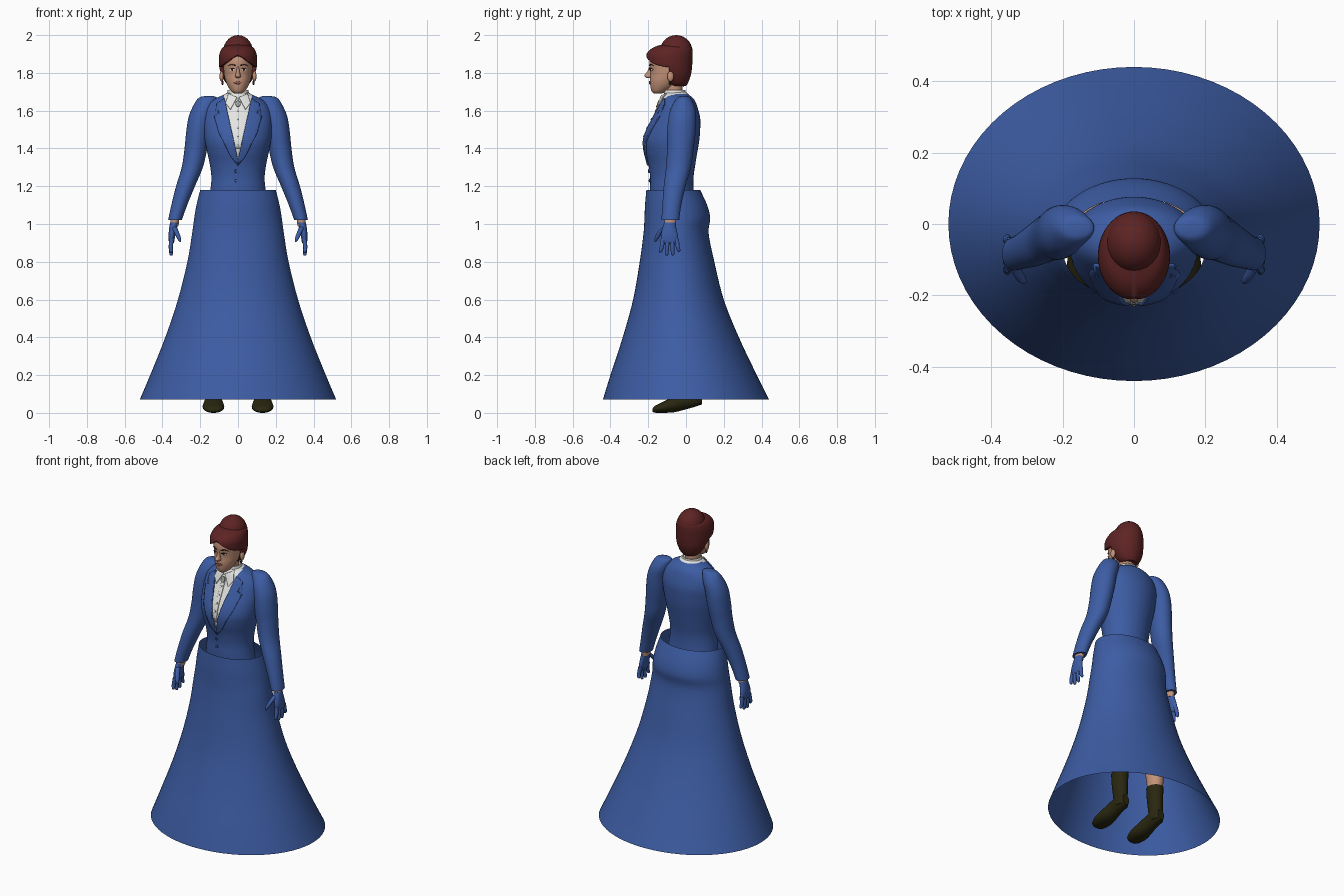
import bpy, bmesh
from math import cos, sin, pi, radians
from mathutils import Vector
from mathutils.bvhtree import BVHTree

cube = bpy.data.objects.get("Cube")
if cube:
    bpy.data.objects.remove(cube, do_unlink=True)


def material(name, *rgb):
    m = bpy.data.materials.new(name)
    m.use_nodes = True
    m.diffuse_color = (*rgb, 1)
    m.node_tree.nodes["Principled BSDF"].inputs["Base Color"].default_value = (*rgb, 1)
    return m


BLUE = material("blue cloth", .046, .108, .37)
HAIR = material("auburn hair", .11, .017, .017)
SKIN = material("skin", .55, .29, .19)
WHITE = material("white linen", .78, .78, .76)
BOOT = material("dark olive leather", .022, .02, .005)
LIP = material("lips", .33, .11, .085)
DARK = material("dark brown", .03, .012, .01)
PEARL = material("grey pearl", .35, .35, .33)


def finish(name, bm, mats, mirror=False, thick=0, offset=0):
    bmesh.ops.recalc_face_normals(bm, faces=bm.faces[:])
    me = bpy.data.meshes.new(name)
    bm.to_mesh(me)
    bm.free()
    ob = bpy.data.objects.new(name, me)
    bpy.context.collection.objects.link(ob)
    for m in mats:
        me.materials.append(m)
    bpy.ops.object.select_all(action='DESELECT')
    ob.select_set(True)
    bpy.context.view_layer.objects.active = ob
    bpy.ops.object.shade_smooth_by_angle(angle=radians(50))
    if thick:
        s = ob.modifiers.new("Thickness", 'SOLIDIFY')
        s.thickness, s.offset = thick, offset
    if mirror:
        ob.modifiers.new("Mirror", 'MIRROR').use_bisect_axis[0] = False
    return ob


def spline(rows, k=5):
    """Curve through the given rows of numbers."""
    out = []
    for i in range(len(rows) - 1):
        a, b, c, d = (rows[min(max(j, 0), len(rows) - 1)] for j in range(i - 1, i + 3))
        for s in range(k):
            t = s / k
            out.append([.5 * (2 * q + (r - p) * t + (2 * p - 5 * q + 4 * r - w) * t * t
                              + (3 * q - p - 3 * r + w) * t ** 3)
                        for p, q, r, w in zip(a, b, c, d)])
    return out + [rows[-1]]


def loft_mesh(rows, n=40, axis='z', cap=True):
    """Skin over oval rings (x, y, z, radius across, other radius)."""
    bm = bmesh.new()
    rings = []
    for x, y, z, u, v in spline(rows):
        ring = []
        for i in range(n):
            a, b = u * cos(2 * pi * i / n), v * sin(2 * pi * i / n)
            ring.append(bm.verts.new((x + a, y + b, z) if axis == 'z' else (x + a, y, z + b)))
        rings.append(ring)
    for r, s in zip(rings, rings[1:]):
        for i in range(n):
            j = (i + 1) % n
            bm.faces.new((r[i], r[j], s[j], s[i]))
    if cap:
        bm.faces.new(rings[0])
        bm.faces.new(rings[-1])
    return bm


def loft(name, rows, mat, mirror=False, n=40, axis='z', cap=True, thick=0):
    return finish(name, loft_mesh(rows, n, axis, cap), [mat], mirror, thick)


def body(rows):
    """Rows of height, half width, front y, back y."""
    return [(0, (f + b) / 2, z, w, (b - f) / 2) for z, w, f, b in rows]


def ball(name, loc, size, mat, mirror=False):
    bm = bmesh.new()
    bmesh.ops.create_uvsphere(bm, u_segments=24, v_segments=14, radius=1)
    bmesh.ops.scale(bm, vec=size, verts=bm.verts)
    bmesh.ops.translate(bm, vec=loc, verts=bm.verts)
    return finish(name, bm, [mat], mirror)


def cut(bm, point, normal, keep=lambda f: True):
    faces = [f for f in bm.faces if keep(f)]
    geom = faces + list({e for f in faces for e in f.edges}) + list({v for f in faces for v in f.verts})
    bmesh.ops.bisect_plane(bm, geom=geom, plane_co=point, plane_no=normal)


def tree(ob):
    me = ob.data
    return BVHTree.FromPolygons([v.co for v in me.vertices], [p.vertices[:] for p in me.polygons])


def plate(name, outline, target, mat, mirror=True, lift=.002, thick=.006):
    """Thin piece laid onto the front of a target surface."""
    bm = bmesh.new()
    f = bm.faces.new([bm.verts.new((x, 0, z)) for x, z in outline])
    bmesh.ops.triangulate(bm, faces=[f])
    for axis, normal in ((0, (1, 0, 0)), (1, (0, 0, 1))):
        vals = [p[axis] for p in outline]
        for i in range(1, 12):
            c = min(vals) + (max(vals) - min(vals)) * i / 12
            cut(bm, (c, 0, c), normal)
    for v in bm.verts[:]:
        hit = target.ray_cast(Vector((v.co.x, -1, v.co.z)), Vector((0, 1, 0)))[0]
        if hit:
            v.co.y = hit.y - lift
        else:
            bm.verts.remove(v)
    finish(name, bm, [mat], mirror, thick)


def oval(cx, cz, rx, rz):
    return [(cx + rx * cos(i * pi / 8), cz + rz * sin(i * pi / 8)) for i in range(16)]


# Skirt, an open bell with a fuller back at the hips
loft("skirt", body([(.07, .52, -.44, .44), (.2, .465, -.4, .375), (.4, .385, -.335, .28),
                    (.6, .318, -.28, .2), (.8, .268, -.245, .15), (.95, .243, -.225, .12),
                    (1.03, .232, -.22, .128), (1.1, .22, -.217, .112), (1.18, .2, -.21, .075)]),
     BLUE, n=72, cap=False)

# Jacket body, with the shirt front cut in as a V
bm = loft_mesh(body([(1.08, .16, -.185, .05), (1.18, .146, -.19, .04), (1.25, .141, -.19, .04),
                     (1.32, .15, -.2, .05), (1.38, .163, -.216, .06), (1.44, .175, -.222, .07),
                     (1.5, .18, -.205, .075), (1.56, .18, -.175, .075), (1.62, .165, -.145, .06),
                     (1.66, .125, -.13, .043), (1.685, .075, -.12, .015), (1.7, .05, -.11, 0)]), n=56)
for side in (1, -1):
    cut(bm, (0, 0, 1.34), (side, 0, -.22), lambda f: f.calc_center_median().y < -.06)
for f in bm.faces:
    c = f.calc_center_median()
    f.material_index = int(c.z > 1.69 or (c.y < -.06 and abs(c.x) < (c.z - 1.34) * .22))
torso = tree(finish("jacket_and_shirt_front", bm, [BLUE, WHITE]))

plate("lapel", [(0, 1.31), (0, 1.34), (.058, 1.605), (.072, 1.665), (.112, 1.635), (.098, 1.585),
                (.125, 1.57), (.1, 1.48), (.04, 1.36)], torso, BLUE, lift=.004, thick=.009)
plate("collar_flap", [(.005, 1.67), (.05, 1.69), (.066, 1.64), (.04, 1.605)], torso, WHITE, lift=.008)
plate("shirt_placket", [(-.011, 1.4), (.011, 1.4), (.011, 1.66), (-.011, 1.66)], torso, WHITE, False)
for i in range(5):
    plate("shirt_button", oval(0, 1.42 + i * .045, .004, .004), torso, PEARL, False, .006)
for z in (1.23, 1.28):
    plate("jacket_button", oval(-.012, z, .008, .008), torso, BLUE, False, .005)
plate("brooch", oval(0, 1.637, .013, .017), torso, PEARL, False, .011)

# Sleeves
loft("sleeve", [(.15, -.012, 1.678, .012, .012), (.16, -.012, 1.668, .048, .035),
                (.18, -.015, 1.62, .06, .062), (.2, -.02, 1.56, .063, .073),
                (.212, -.025, 1.48, .063, .075), (.223, -.03, 1.4, .06, .07),
                (.242, -.04, 1.3, .056, .066), (.278, -.06, 1.2, .05, .058),
                (.311, -.075, 1.1, .042, .05), (.334, -.083, 1.02, .036, .047)], BLUE, True)
loft("wrist", [(.334, -.083, 1.03, .024, .032), (.337, -.085, .99, .022, .03)], SKIN, True, 24)

# Gloved hands
loft("palm", [(.336, -.085, 1.008, .023, .031), (.343, -.088, .98, .021, .036),
              (.35, -.088, .94, .018, .045), (.352, -.086, .905, .014, .044),
              (.352, -.086, .895, .006, .036)], BLUE, True, 28)
for i in range(4):
    y = -.122 + i * .024
    tip = (.848, .832, .834, .852)[i]
    spread = (i - 1.5) * .008
    loft("finger", [(.351, y, .92, .012, .013), (.356, y + spread / 2, .88, .011, .011),
                    (.354, y + spread, tip + .008, .009, .009), (.353, y + spread, tip, .003, .003)],
         BLUE, True, 14)
loft("thumb", [(.338, -.112, .985, .014, .014), (.325, -.138, .955, .013, .015),
               (.313, -.155, .925, .011, .012), (.306, -.163, .905, .004, .004)], BLUE, True, 14)

# Neck, shirt collar and head
loft("neck", [(0, -.06, 1.62, .05, .05), (0, -.065, 1.7, .043, .047), (0, -.07, 1.77, .045, .05)], SKIN)
loft("shirt_collar", [(0, -.056, 1.65, .07, .066), (0, -.058, 1.68, .059, .058),
                      (0, -.06, 1.708, .052, .054)], WHITE, cap=False, thick=.005)
head = tree(loft("head", body([(1.69, .018, -.17, -.13), (1.703, .036, -.182, -.1), (1.73, .054, -.189, -.06),
                               (1.76, .066, -.191, -.03), (1.79, .073, -.189, 0), (1.82, .076, -.191, .01),
                               (1.86, .077, -.194, .015), (1.9, .07, -.18, .01), (1.93, .04, -.13, -.02)]),
                 SKIN))
loft("nose", body([(1.832, .006, -.194, -.175), (1.805, .009, -.207, -.175), (1.787, .014, -.22, -.175),
                   (1.777, .014, -.214, -.175), (1.772, .006, -.2, -.175)]), SKIN, n=20)
plate("eye_white", oval(.031, 1.818, .013, .006), head, WHITE)
plate("iris", oval(.03, 1.818, .0055, .0055), head, DARK, lift=.004)
plate("eyelid", [(.017, 1.821), (.03, 1.8265), (.046, 1.82), (.03, 1.823)], head, DARK, lift=.005)
plate("eyebrow", [(.014, 1.836), (.035, 1.843), (.053, 1.836), (.035, 1.848), (.014, 1.842)], head, DARK)
plate("lips", [(-.023, 1.748), (0, 1.74), (.023, 1.748), (.008, 1.756), (0, 1.754), (-.008, 1.756)],
      head, LIP, False, .003)
ball("ear", (.087, -.082, 1.782), (.011, .017, .028), SKIN, True)
ball("earring", (.082, -.085, 1.748), (.006, .006, .012), DARK, True)

# Hair: swept shell with a parted hairline, and a bun on the crown
bm = loft_mesh(body([(1.73, .045, -.085, 0), (1.75, .066, -.11, .012), (1.79, .087, -.15, .026),
                     (1.83, .099, -.198, .032), (1.87, .101, -.212, .034), (1.905, .097, -.206, .035),
                     (1.935, .08, -.172, .03), (1.952, .04, -.12, 0)]), n=56)
cut(bm, (0, -.09, 0), (0, 1, 0))
cut(bm, (0, 0, 0), (1, 0, 0))
for side in (1, -1):
    cut(bm, (0, 0, 1.9), (side * .7, 0, 1), lambda f: f.calc_center_median().x * side > 0)
window = [f for f in bm.faces if f.calc_center_median().y < -.09
          and f.calc_center_median().z < 1.9 - .7 * abs(f.calc_center_median().x)]
bmesh.ops.delete(bm, geom=window, context='FACES')
finish("swept_hair", bm, [HAIR], thick=.02, offset=-1)
ball("hair_bun", (0, -.052, 1.915), (.078, .086, .085), HAIR)

# Legs and boots
loft("leg", [(.13, .03, .22, .036, .04), (.128, .03, .36, .05, .055), (.12, .01, .55, .05, .055),
             (.1, -.03, .95, .08, .085)], SKIN, True)
loft("boot_shaft", [(.13, .04, .05, .036, .042), (.13, .035, .12, .038, .046), (.13, .03, .2, .043, .05),
                    (.13, .03, .27, .047, .053)], BOOT, True)
loft("boot_foot", [(.13, -.178, .014, .018, .007), (.13, -.165, .019, .042, .018),
                   (.13, -.12, .03, .057, .03), (.13, -.06, .046, .052, .042), (.13, 0, .066, .043, .047),
                   (.13, .05, .078, .04, .045), (.13, .085, .075, .022, .03)], BOOT, True, axis='y')
